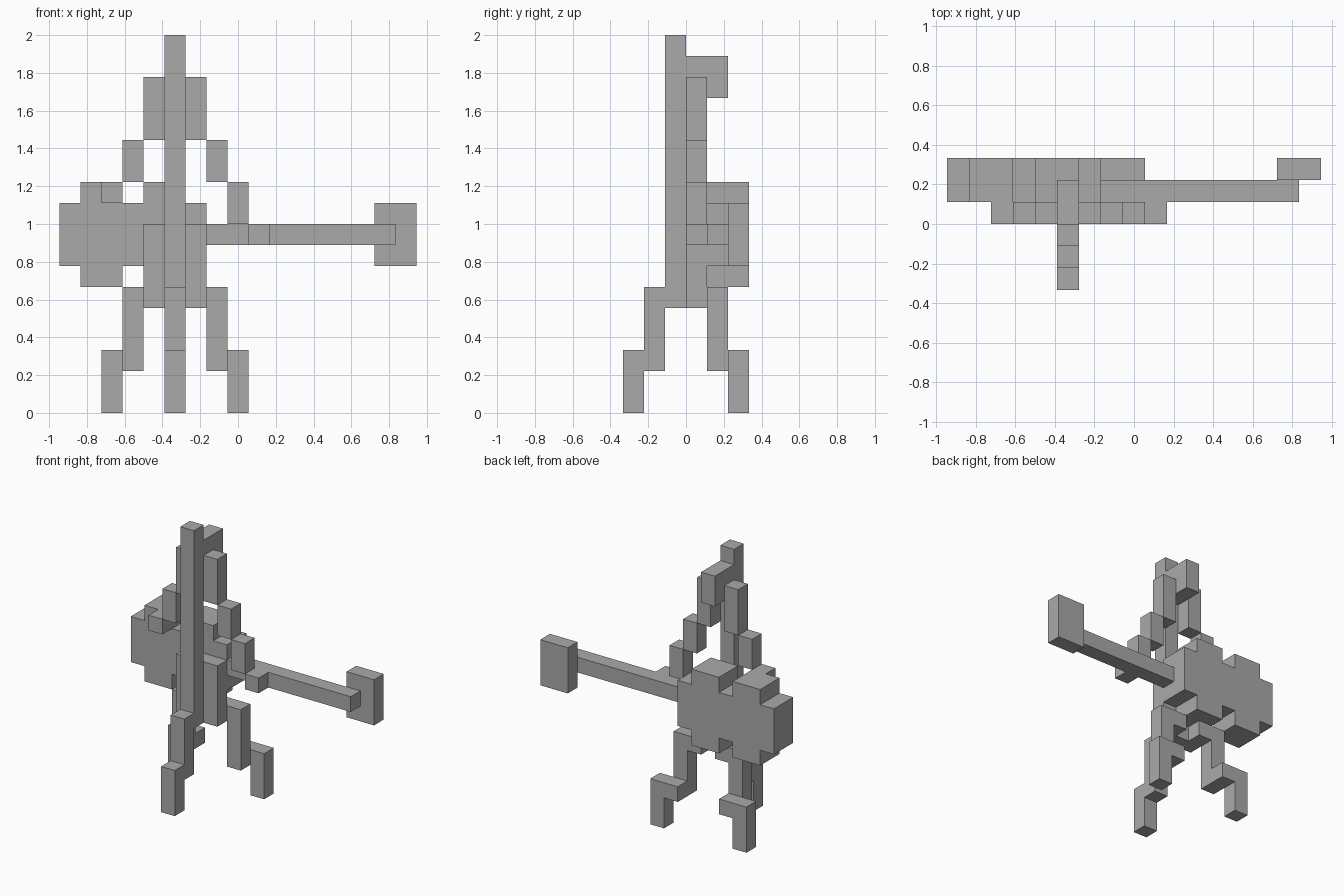
import bpy
import bmesh
from mathutils import Vector

cube = bpy.data.objects.get("Cube")
if cube:
    bpy.data.objects.remove(cube, do_unlink=True)

U = 1 / 9                      # one block of the grid
ORIGIN = Vector((-8.5, -3, 0))  # grid corner, in blocks
SPINE = 5                      # grid column of the figure's middle

grey = bpy.data.materials.new("plain_grey")
grey.use_nodes = True
grey.diffuse_color = (0.4, 0.4, 0.4, 1)
grey.node_tree.nodes["Principled BSDF"].inputs["Base Color"].default_value = (0.4, 0.4, 0.4, 1)


def finish(name, bm):
    """Scale grid blocks to units and link the part."""
    for v in bm.verts:
        v.co = (v.co + ORIGIN) * U
    bmesh.ops.recalc_face_normals(bm, faces=bm.faces)
    mesh = bpy.data.meshes.new(name)
    bm.to_mesh(mesh)
    bm.free()
    mesh.materials.append(grey)
    obj = bpy.data.objects.new(name, mesh)
    bpy.context.collection.objects.link(obj)
    return obj


def box(name, x, y, z):
    """Box from (start, end) ranges in grid blocks."""
    bm = bmesh.new()
    bmesh.ops.create_cube(bm, size=1)
    for v in bm.verts:
        v.co = Vector([r[0] if c < 0 else r[1] for c, r in zip(v.co, (x, y, z))])
    return finish(name, bm)


def stepped_plate(name, columns, y):
    """Extrude a stepped outline given as (x0, x1, bottom, top) columns."""
    upper, lower = [], []
    for x0, x1, bottom, top in columns:
        upper += [(x0, top), (x1, top)]
        lower += [(x0, bottom), (x1, bottom)]
    bm = bmesh.new()
    face = bm.faces.new([bm.verts.new((x, y[0], z)) for x, z in upper + lower[::-1]])
    out = bmesh.ops.extrude_face_region(bm, geom=[face], use_keep_orig=True)
    moved = [g for g in out["geom"] if isinstance(g, bmesh.types.BMVert)]
    bmesh.ops.translate(bm, verts=moved, vec=(0, y[1] - y[0], 0))
    return finish(name, bm)


# Trunk, head and hips
box("spine", (SPINE, SPINE + 1), (2, 3), (5, 18))
box("head", (SPINE, SPINE + 1), (3, 5), (15, 17))
box("hips", (SPINE - 1, SPINE + 2), (3, 4), (5, 9))

# Front leg
box("front_leg", (SPINE, SPINE + 1), (1, 2), (2, 6))
box("front_foot", (SPINE, SPINE + 1), (0, 1), (0, 3))

# Paired shoulders, arms and rear legs: part, offset from spine, y, z
PAIRED = [
    ("shoulder", 1, (3, 4), (13, 16)),
    ("upper_arm", 2, (3, 4), (11, 13)),
    ("hip_joint", 1, (4, 5), (5, 6)),
    ("rear_leg", 2, (4, 5), (2, 6)),
    ("ankle", 2, (5, 6), (2, 3)),
    ("rear_foot", 3, (5, 6), (0, 3)),
]
for side, s in (("left", 1), ("right", -1)):
    for part, offset, y, z in PAIRED:
        x = SPINE + s * offset
        box(f"{side}_{part}", (x, x + 1), y, z)

# Forearms and hand
box("right_forearm", (2, 3), (3, 4), (10, 11))
box("left_forearm", (8, 9), (3, 4), (9, 11))
box("left_hand", (9, 10), (3, 4), (8, 9))

# Stringed instrument: waisted body, neck and headstock
stepped_plate("instrument_body", [
    (0, 1, 7, 10), (1, 3, 6, 11), (3, 4, 7, 10), (4, 6, 6, 11), (6, 7, 7, 10),
], (4, 6))
box("instrument_neck", (7, 16), (4, 5), (8, 9))
box("instrument_headstock", (15, 17), (5, 6), (7, 10))
